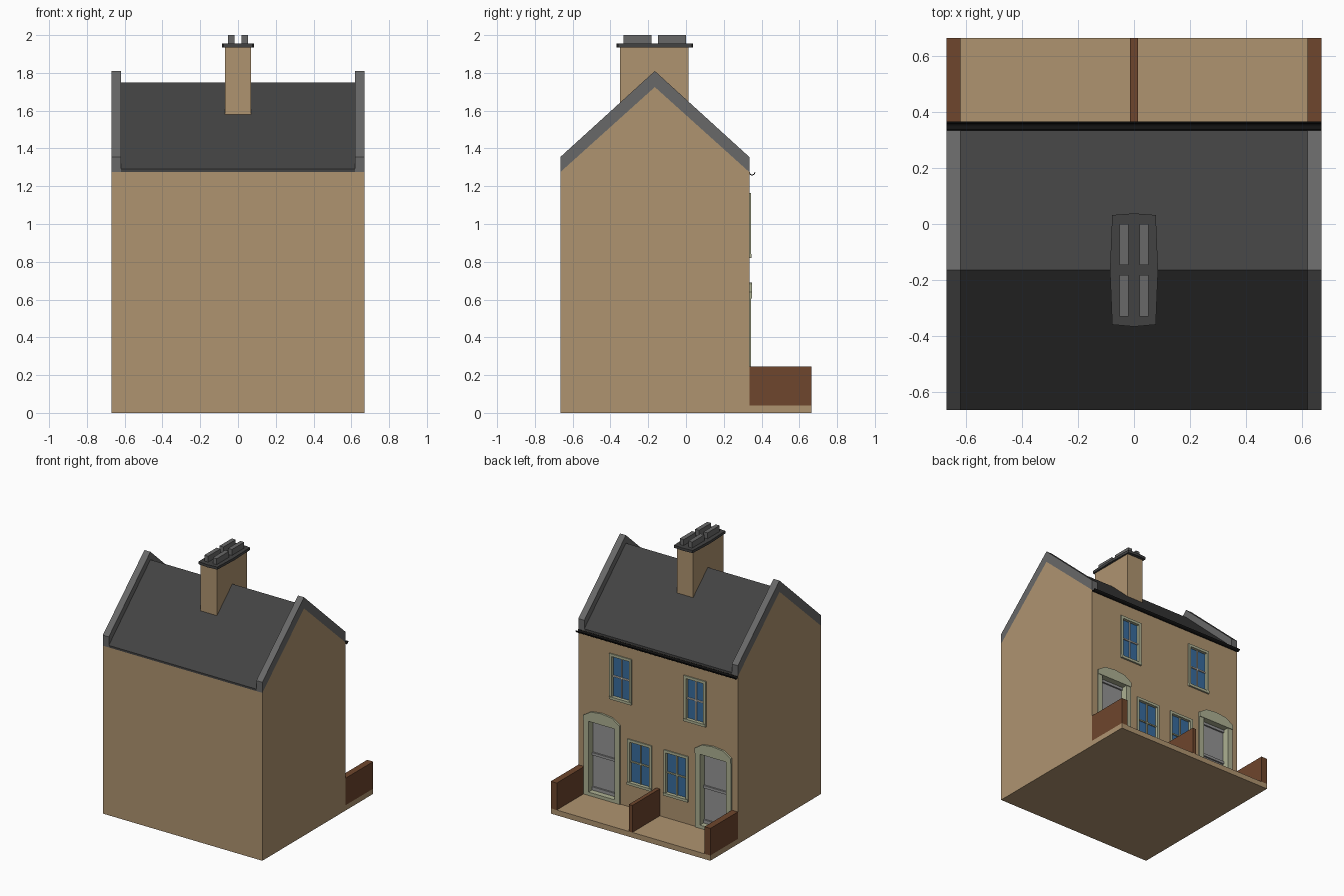
import bpy, bmesh, math

if "Cube" in bpy.data.objects:
    bpy.data.objects.remove(bpy.data.objects["Cube"])

def mat(name, rgb):
    m = bpy.data.materials.new(name)
    m.diffuse_color = (*rgb, 1)
    m.use_nodes = True
    m.node_tree.nodes["Principled BSDF"].inputs["Base Color"].default_value = m.diffuse_color
    return m

STONE = mat("stone", (0.43, 0.296, 0.163))
SLATE = mat("slate", (0.055, 0.055, 0.055))
COPING = mat("coping_grey", (0.14, 0.14, 0.14))
BLACK = mat("black", (0.006, 0.006, 0.006))
BRICK = mat("brick", (0.156, 0.061, 0.026))
SAGE = mat("sage", (0.42, 0.44, 0.29))
GLASS = mat("glass", (0.04, 0.15, 0.34))
CREAM = mat("cream", (0.65, 0.62, 0.55))
DOOR = mat("door_grey", (0.3, 0.3, 0.3))

def finish(name, bm, m):
    bmesh.ops.recalc_face_normals(bm, faces=bm.faces)
    me = bpy.data.meshes.new(name)
    bm.to_mesh(me)
    bm.free()
    ob = bpy.data.objects.new(name, me)
    bpy.context.collection.objects.link(ob)
    if m:
        me.materials.append(m)
    return ob

def add_prism(bm, pts, axis, a, b):
    """Extrude a 2D outline along an axis; x uses (y,z), y uses (x,z), z uses (x,y)."""
    place = {"x": lambda p, t: (t, p[0], p[1]),
             "y": lambda p, t: (p[0], t, p[1]),
             "z": lambda p, t: (p[0], p[1], t)}[axis]
    lo = [bm.verts.new(place(p, a)) for p in pts]
    hi = [bm.verts.new(place(p, b)) for p in pts]
    bm.faces.new(lo)
    bm.faces.new(hi[::-1])
    for i in range(len(pts)):
        j = (i + 1) % len(pts)
        bm.faces.new((lo[i], lo[j], hi[j], hi[i]))

def prism(name, pts, axis, a, b, m):
    bm = bmesh.new()
    add_prism(bm, pts, axis, a, b)
    return finish(name, bm, m)

def boxes(name, items, m):
    """Each item is (x0, x1, y0, y1, z0, z1)."""
    bm = bmesh.new()
    for x0, x1, y0, y1, z0, z1 in items:
        add_prism(bm, [(x0, y0), (x1, y0), (x1, y1), (x0, y1)], "z", z0, z1)
    return finish(name, bm, m)

W, BACK, WALL, YARD, RIDGE = 0.67, -0.665, 0.335, 0.665, -0.165

# House walls and yard slab in one side profile
walls = prism("house_walls", [(BACK, 0), (YARD, 0), (YARD, 0.04), (WALL, 0.04),
              (WALL, 1.275), (RIDGE, 1.725), (BACK, 1.275)], "x", -W, W, STONE)

# Openings: (x0, x1, z0, z1) for the +x half, mirrored below
UPPER, LOWER, DOORWAY = (0.22, 0.405, 0.82, 1.165), (0.05, 0.255, 0.21, 0.555), (0.316, 0.62, 0.04, 0.69)

def sided(r, s):
    xs = sorted((r[0] * s, r[1] * s))
    return xs[0], xs[1], r[2], r[3]

cuts = []
for s in (1, -1):
    for r in (UPPER, LOWER):
        x0, x1, z0, z1 = sided(r, s)
        cuts.append((x0 + .018, x1 - .018, WALL - .025, WALL + .05, z0 + .018, z1 - .018))
    x0, x1, z0, z1 = sided(DOORWAY, s)
    cuts.append((x0 + .04, x1 - .04, WALL - .06, WALL + .05, 0.06, 0.61))
cutter = boxes("opening_cutter", cuts, None)
cutter.hide_render = True
mod = walls.modifiers.new("openings", "BOOLEAN")
mod.object = cutter
mod.solver = "EXACT"
bpy.context.view_layer.objects.active = walls
bpy.ops.object.modifier_apply(modifier=mod.name)
bpy.data.objects.remove(cutter)

# Windows: frame, sill, glass and glazing bars
def window(name, r, bars):
    x0, x1, z0, z1 = r
    f, y0, y1 = 0.02, WALL - .02, WALL + .008
    boxes(name + "_frame", [(x0, x0 + f, y0, y1, z0 + f, z1 - f), (x1 - f, x1, y0, y1, z0 + f, z1 - f),
          (x0, x1, y0, y1, z1 - f, z1), (x0, x1, y0, y1 + .005, z0, z0 + f)], SAGE)
    boxes(name + "_glass", [(x0 + f, x1 - f, WALL - .025, WALL - .014, z0 + f, z1 - f)], GLASS)
    cx, cz, h = (x0 + x1) / 2, (z0 + z1) / 2, 0.005
    boxes(name + "_bars", [(cx - h, cx + h, y0, WALL - .006, z0 + f, z1 - f),
          (x0 + f, x1 - f, y0, WALL - .005, cz - h, cz + h)], bars)

# Doors: arched surround, threshold and panelled leaf
def door(name, r):
    x0, x1, z0, z1 = r
    c, f, y0, y1 = (x0 + x1) / 2, 0.042, WALL - .05, WALL + .009
    boxes(name + "_surround", [(x0, x0 + f, y0, y1, z0, 0.605), (x1 - f, x1, y0, y1, z0, 0.605),
          (x0 + f, x1 - f, y0, y1, z0, 0.065)], SAGE)
    hw = (x1 - x0) / 2
    prism(name + "_head", [(c - hw, 0.605), (c + hw, 0.605), (c + hw, 0.64), (c + 0.09, 0.68), (c, 0.69),
          (c - 0.09, 0.68), (c - hw, 0.64)], "y", WALL - .05, WALL + .014, SAGE)
    a, b, yd = x0 + f, x1 - f, WALL - .045
    boxes(name + "_leaf", [(a, b, yd - .015, yd, 0.065, 0.605)], DOOR)
    boxes(name + "_rails", [(a, b, yd, yd + .012, 0.33, 0.35), (a, b, yd, yd + .012, 0.065, 0.09),
          (a, b, yd, yd + .012, 0.585, 0.605)], DOOR)

for s, side in ((1, "right"), (-1, "left")):
    window("upper_window_" + side, sided(UPPER, s), CREAM)
    window("lower_window_" + side, sided(LOWER, s), SAGE)
    door("door_" + side, sided(DOORWAY, s))
    # Gable coping
    a, b = sorted((s * 0.62, s * W))
    prism("gable_coping_" + side, [(BACK, 1.275), (RIDGE, 1.725), (WALL, 1.275), (WALL, 1.355),
          (RIDGE, 1.81), (BACK, 1.355)], "x", a, b, COPING)
    boxes("yard_wall_" + side, [(a, b, WALL, YARD, 0.04, 0.245)], BRICK)

boxes("yard_wall_middle", [(-0.015, 0.015, WALL, YARD, 0.04, 0.245)], BRICK)

# Slate roof between the copings
prism("roof", [(BACK, 1.275), (RIDGE, 1.725), (WALL, 1.275), (WALL, 1.29),
      (RIDGE, 1.75), (BACK, 1.29)], "x", -0.62, 0.62, SLATE)

# Half-round gutter
N = 8
arc = lambda r: [(0.35 + r * math.cos(math.pi * (1 + i / N)), 1.274 + r * math.sin(math.pi * (1 + i / N)))
                 for i in range(N + 1)]
prism("gutter", arc(0.017) + arc(0.012)[::-1], "x", -W, W, BLACK)

# Chimney stack, cap with slightly bowed sides, and pots
boxes("chimney_stack", [(-0.068, 0.068, -0.35, 0.012, 1.5, 1.937)], STONE)
prism("chimney_cap", [(-0.078, -0.36), (0, -0.367), (0.078, -0.36), (0.086, -0.165), (0.078, 0.032),
      (0, 0.038), (-0.078, 0.032), (-0.086, -0.165)], "z", 1.935, 1.955, SLATE)
boxes("chimney_pots", [(x, x + 0.033, y, y + 0.147, 1.955, 2.0)
      for x in (-0.052, 0.019) for y in (-0.33, -0.147)], COPING)
